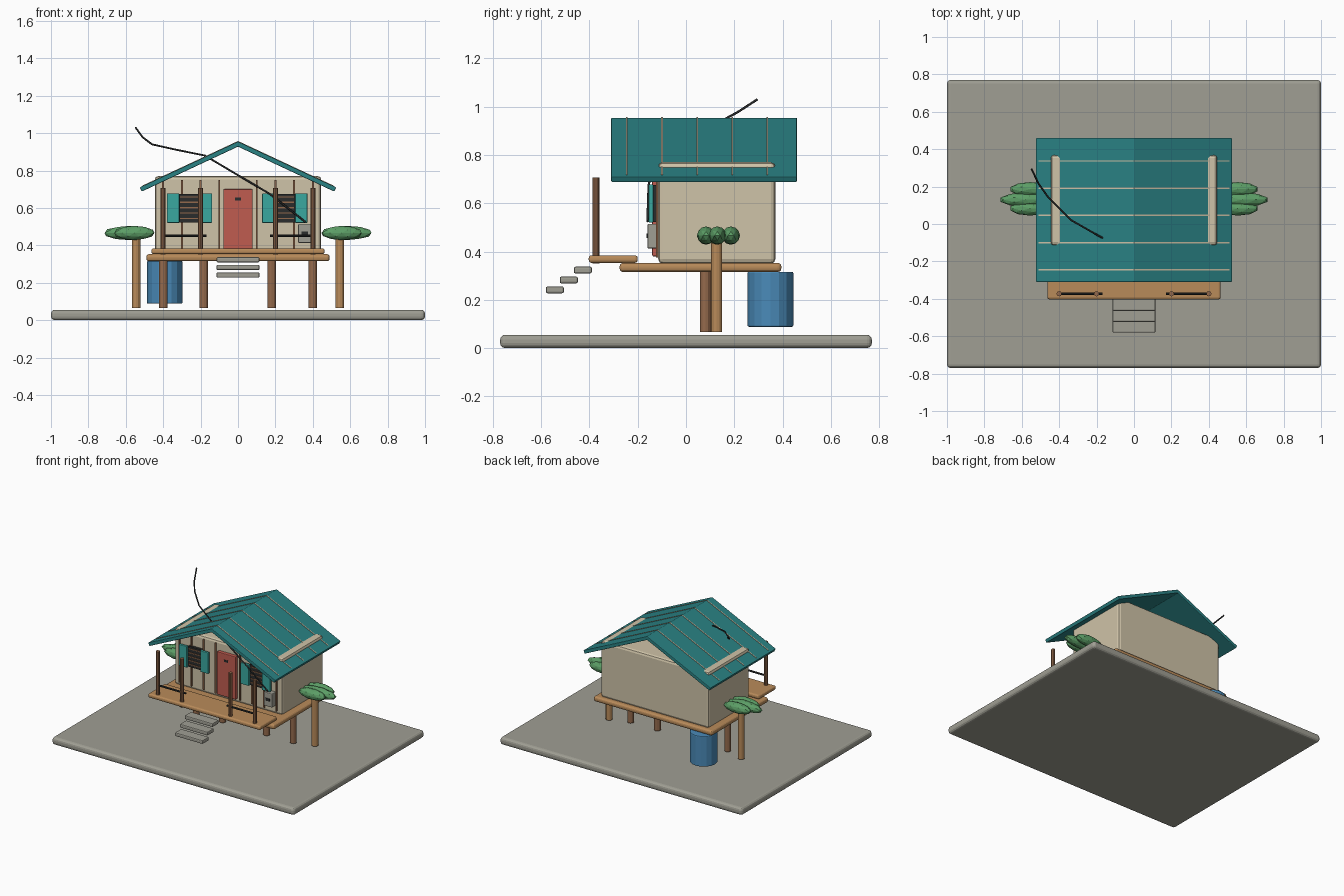
import bpy, bmesh, math
from mathutils import Matrix, Vector

if "Cube" in bpy.data.objects:
    bpy.data.objects.remove(bpy.data.objects["Cube"])


def material(name, hexa):
    m = bpy.data.materials.new(name)
    c = [int(hexa[i:i + 2], 16) / 255 for i in (0, 2, 4)]
    m.diffuse_color = [(v / 12.92 if v < 0.04045 else ((v + 0.055) / 1.055) ** 2.4) for v in c] + [1]
    m.use_nodes = True
    m.node_tree.nodes["Principled BSDF"].inputs["Base Color"].default_value = m.diffuse_color
    return m


CREAM = material("cream wall", "CFC3A8")
TEAL = material("roof teal", "2A8284")
AQUA = material("shutter aqua", "3AA8A0")
RED = material("door red", "C05C50")
WOOD = material("deck wood", "B98B5A")
BROWN = material("post brown", "946A4C")
GREEN = material("leaf green", "5C9E66")
BLUE = material("barrel blue", "4A8AB8")
DARK = material("dark metal", "2A2C2C")
GREY = material("stone grey", "A09F94")


def add(name, bm, mat, bevel=0.0, segments=2):
    bmesh.ops.recalc_face_normals(bm, faces=bm.faces)
    me = bpy.data.meshes.new(name)
    bm.to_mesh(me)
    bm.free()
    me.materials.append(mat)
    ob = bpy.data.objects.new(name, me)
    bpy.context.collection.objects.link(ob)
    if bevel:
        b = ob.modifiers.new("bevel", 'BEVEL')
        b.width, b.segments, b.limit_method = bevel, segments, 'ANGLE'
    return ob


def box(name, x, y, z, mat, bevel=0.0, segments=2):
    """Box from (min, max) pairs."""
    bm = bmesh.new()
    size = [r[1] - r[0] for r in (x, y, z)]
    mid = [(r[1] + r[0]) / 2 for r in (x, y, z)]
    bmesh.ops.create_cube(bm, size=1, matrix=Matrix.Translation(mid) @ Matrix.Diagonal(size + [1]))
    return add(name, bm, mat, bevel, segments)


def rod(name, a, b, r, mat, sides=12, bevel=0.0):
    """Cylinder between two points."""
    a, b = Vector(a), Vector(b)
    d = b - a
    bm = bmesh.new()
    m = Matrix.Translation((a + b) / 2) @ d.to_track_quat('Z', 'Y').to_matrix().to_4x4()
    bmesh.ops.create_cone(bm, cap_ends=True, segments=sides, radius1=r, radius2=r, depth=d.length, matrix=m)
    return add(name, bm, mat, bevel)


def chevron(name, half, top, thick, y, mat, bevel=0.0):
    """Roof-shaped profile extruded along y."""
    s = 0.245 / 0.525
    pts = [(-half, top - s * half), (0, top), (half, top - s * half),
           (half - thick * 0.42, top - s * half - thick * 0.9), (0, top - thick * 1.1),
           (-half + thick * 0.42, top - s * half - thick * 0.9)]
    bm = bmesh.new()
    vs = [[bm.verts.new((px, yy, pz)) for px, pz in pts] for yy in y]
    for quad in ((0, 1, 4, 5), (1, 2, 3, 4)):
        for row in vs:
            bm.faces.new([row[i] for i in quad])
    for i in range(6):
        j = (i + 1) % 6
        bm.faces.new((vs[0][i], vs[0][j], vs[1][j], vs[1][i]))
    return add(name, bm, mat, bevel)


# ground and decks
box("ground_slab", (-1, 1), (-0.77, 0.77), (0, 0.055), GREY, 0.02, 3)
box("main_deck", (-0.49, 0.49), (-0.275, 0.395), (0.315, 0.353), WOOD, 0.015, 3)
box("porch_deck", (-0.463, 0.463), (-0.403, -0.2), (0.353, 0.384), WOOD, 0.012, 3)

# stilts
for x in (-0.4, -0.183, 0.18, 0.4):
    rod("stilt", (x, 0.08, 0.066), (x, 0.08, 0.33), 0.023, BROWN, 12)

# house body and wall battens
box("house_body", (-0.445, 0.445), (-0.115, 0.37), (0.35, 0.77), CREAM, 0.018)
for i in range(-4, 5):
    if i:
        box("wall_batten", (i * 0.1 - 0.005, i * 0.1 + 0.005), (-0.124, -0.11), (0.375, 0.75), BROWN)

# roof with raised seams
chevron("roof", 0.525, 0.955, 0.025, (-0.31, 0.46), TEAL, 0.004)
for i in range(5):
    y = -0.245 + i * 0.1455
    chevron("roof_seam", 0.51, 0.958, 0.008, (y - 0.0035, y + 0.0035), CREAM)

# door with small dark plate
box("door", (-0.078, 0.078), (-0.14, -0.11), (0.38, 0.70), RED, 0.005)
box("door_plate", (-0.016, 0.016), (-0.143, -0.138), (0.64, 0.655), DARK)

# windows, slats and shutters
for c in (-0.259, 0.25):
    box("window_pane", (c - 0.058, c + 0.058), (-0.135, -0.11), (0.522, 0.675), DARK)
    for k in range(5):
        z = 0.54 + k * 0.029
        box("window_slat", (c - 0.05, c + 0.05), (-0.14, -0.13), (z, z + 0.006), BROWN)
    for s in (-1, 1):
        x = c + s * 0.088
        box("shutter", (x - 0.033, x + 0.033), (-0.155, -0.135), (0.52, 0.678), AQUA, 0.004)

# porch posts and rails
for x in (-0.4, -0.2, 0.2, 0.4):
    rod("porch_post", (x, -0.373, 0.35), (x, -0.373, 0.706), 0.014, BROWN, 10)
for a, b in ((-0.39, -0.168), (0.17, 0.40)):
    rod("porch_rail", (a, -0.373, 0.452), (b, -0.373, 0.452), 0.007, DARK, 8)

# floating front steps
for i in range(3):
    y, z = -0.465 - i * 0.058, 0.309 - i * 0.041
    box("step", (-0.115, 0.115), (y, y + 0.075), (z, z + 0.028), GREY, 0.007)

# water barrel under the deck
rod("barrel", (-0.392, 0.35, 0.088), (-0.392, 0.35, 0.316), 0.095, BLUE, 16, 0.006)

# side trees with low-poly crowns
for s in (-1, 1):
    rod("tree_trunk", (s * 0.545, 0.127, 0.066), (s * 0.545, 0.127, 0.47), 0.023, WOOD, 12)
    for cx, cy, hx in ((0.58, 0.13, 0.14), (0.555, 0.186, 0.11), (0.555, 0.083, 0.11)):
        bm = bmesh.new()
        m = Matrix.Translation((s * cx, cy, 0.466)) @ Matrix.Diagonal((hx, 0.038, 0.038, 1))
        bmesh.ops.create_icosphere(bm, subdivisions=2, radius=1, matrix=m)
        add("tree_leaf", bm, GREEN)

# meter box
box("meter_box", (0.322, 0.392), (-0.16, -0.11), (0.412, 0.515), GREY, 0.006)
box("meter_dial", (0.34, 0.374), (-0.164, -0.158), (0.455, 0.475), DARK)

# cable from the sky through the roof to the meter box
cu = bpy.data.curves.new("cable", 'CURVE')
cu.dimensions = '3D'
cu.bevel_depth, cu.bevel_resolution, cu.use_fill_caps = 0.005, 1, True
path = [(-0.548, 0.295, 1.03), (-0.51, 0.215, 0.978), (-0.46, 0.145, 0.94), (-0.335, 0.02, 0.912),
        (-0.177, -0.07, 0.88), (0.0, -0.13, 0.775), (0.17, -0.155, 0.675), (0.36, -0.16, 0.525)]
sp = cu.splines.new('POLY')
sp.points.add(len(path) - 1)
for p, co in zip(sp.points, path):
    p.co = (*co, 1)
cu.materials.append(DARK)
bpy.context.collection.objects.link(bpy.data.objects.new("cable", cu))
